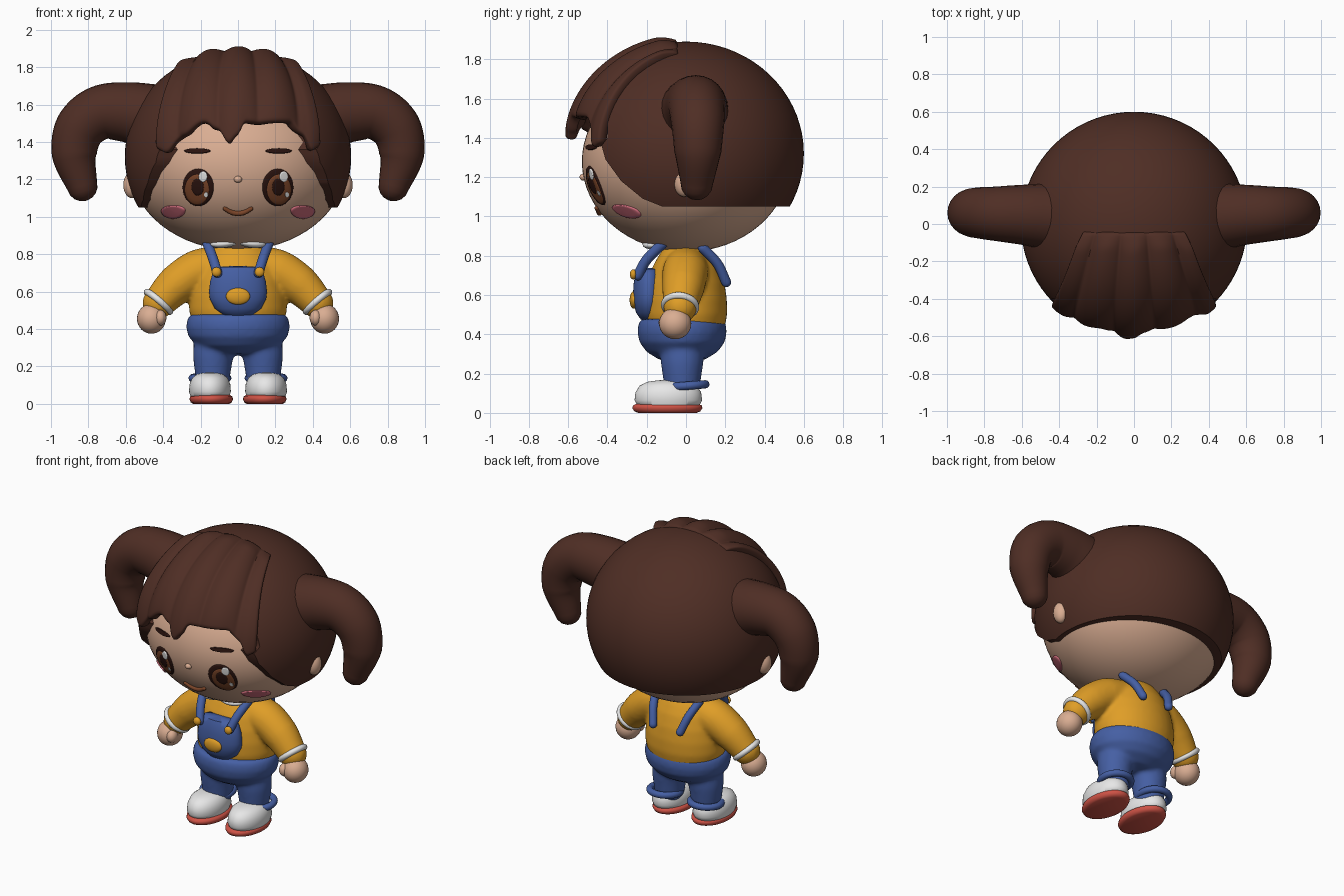
import bpy, bmesh, math
from mathutils import Vector

if "Cube" in bpy.data.objects:
    bpy.data.objects.remove(bpy.data.objects["Cube"], do_unlink=True)


def material(name, r, g, b):
    m = bpy.data.materials.new(name)
    m.use_nodes = True
    m.diffuse_color = (r, g, b, 1)
    m.node_tree.nodes["Principled BSDF"].inputs["Base Color"].default_value = (r, g, b, 1)
    return m


SKIN = material("skin", .70, .42, .29)
HAIR = material("dark brown hair", .078, .027, .018)
YELLOW = material("mustard yellow", .74, .34, .02)
BLUE = material("denim blue", .06, .115, .37)
WHITE = material("white", .80, .80, .80)
RED = material("sole red", .62, .085, .06)
PINK = material("cheek pink", .62, .15, .2)
DARK = material("eye dark brown", .025, .007, .005)
IRIS = material("iris brown", .20, .06, .022)

SIDES = (("left", 1), ("right", -1))


def select(objs):
    bpy.ops.object.select_all(action='DESELECT')
    for o in objs:
        o.select_set(True)
    bpy.context.view_layer.objects.active = objs[0]


def finish(ob, name, mat, angle=50):
    ob.name = name
    ob.data.name = name
    ob.data.materials.clear()
    ob.data.materials.append(mat)
    select([ob])
    bpy.ops.object.shade_smooth_by_angle(angle=math.radians(angle))
    return ob


def skin_rings(name, rings, mat, cap=True, closed=True, angle=50):
    """Bridge rows of points with quads, optionally capping both ends."""
    bm = bmesh.new()
    rows = [[bm.verts.new(p) for p in ring] for ring in rings]
    n = len(rows[0])
    for a, b in zip(rows, rows[1:]):
        for i in range(n if closed else n - 1):
            j = (i + 1) % n
            bm.faces.new((a[i], a[j], b[j], b[i]))
    if cap:
        bm.faces.new(rows[0][::-1])
        bm.faces.new(rows[-1])
    bmesh.ops.recalc_face_normals(bm, faces=bm.faces)
    me = bpy.data.meshes.new(name)
    bm.to_mesh(me)
    bm.free()
    ob = bpy.data.objects.new(name, me)
    bpy.context.collection.objects.link(ob)
    return finish(ob, name, mat, angle)


def circle(n=32):
    return [(math.cos(2 * math.pi * i / n), math.sin(2 * math.pi * i / n)) for i in range(n)]


def lathe(name, profile, centre, sx, sy, mat, angle=50):
    cx, cy = centre
    rings = [[(cx + max(r, .01) * sx * c, cy + max(r, .01) * sy * s, z) for c, s in circle(48)]
             for r, z in profile]
    return skin_rings(name, rings, mat, angle=angle)


def sweep(name, pts, radii, mat, steps=8):
    """Round-ended tube through the points with a radius at each point."""
    P = [Vector(p) for p in pts]
    P = [P[0] * 2 - P[1]] + P + [P[-1] * 2 - P[-2]]
    path = []
    for i in range(1, len(P) - 2):
        a, b, c, d = P[i - 1:i + 3]
        for k in range(steps + (i == len(P) - 3)):
            t = k / steps
            p = (2 * b + (c - a) * t + (2 * a - 5 * b + 4 * c - d) * t * t
                 + (3 * b - a - 3 * c + d) * t ** 3) / 2
            path.append((p, radii[i - 1] * (1 - t) + radii[i] * t))
    centres = [p for p, r in path]
    frames = []
    for i, (p, r) in enumerate(path):
        d = (centres[min(i + 1, len(path) - 1)] - centres[max(i - 1, 0)]).normalized()
        frames.append((p, d, r))
    bend = [math.radians(a) for a in (85, 65, 45, 22)]
    p, d, r = frames[0]
    head = [(p - d * r * math.sin(a), d, r * math.cos(a)) for a in bend]
    p, d, r = frames[-1]
    tail = [(p + d * r * math.sin(a), d, r * math.cos(a)) for a in reversed(bend)]
    rings = []
    for p, d, r in head + frames + tail:
        u = d.cross(Vector((0, 1, 0))).normalized()
        v = u.cross(d)
        rings.append([p + (u * c + v * s) * r for c, s in circle(24)])
    return skin_rings(name, rings, mat, angle=80)


def ball(name, loc, size, mat, seg=32):
    bpy.ops.mesh.primitive_uv_sphere_add(segments=seg, ring_count=seg // 2, location=loc)
    ob = bpy.context.object
    ob.scale = size
    return finish(ob, name, mat, 80)


def band(name, loc, axis, major, minor, mat):
    bpy.ops.mesh.primitive_torus_add(major_radius=major, minor_radius=minor, location=loc,
                                     major_segments=40, minor_segments=12)
    ob = bpy.context.object
    ob.rotation_euler = Vector(axis).to_track_quat('Z', 'Y').to_euler()
    return finish(ob, name, mat, 80)


def blend(objs, name):
    """Fuse overlapping parts into one soft form."""
    select(objs)
    bpy.ops.object.join()
    ob = objs[0]
    ob.name = name
    m = ob.modifiers.new("fuse", 'REMESH')
    m.mode, m.voxel_size, m.use_smooth_shade = 'VOXEL', .012, True
    m = ob.modifiers.new("soften", 'SMOOTH')
    m.factor, m.iterations = .5, 8


# Head, nose and ears
HC, HS = Vector((0, 0, 1.28)), Vector((.58, .53, .46))
ball("head", HC, HS, SKIN, 64)
ball("nose", (0, -.522, 1.2), (.022, .02, .018), SKIN, 16)
for side, s in SIDES:
    ball(side + "_ear", (s * .568, -.01, 1.17), (.045, .05, .07), SKIN)


def on_face(x, z, lift):
    q = 1 - (x / HS.x) ** 2 - ((z - HC.z) / HS.z) ** 2
    v = Vector((x, -HS.y * math.sqrt(max(q, .02)), z - HC.z))
    return HC + v * (1 + lift / .5)


def face_plate(name, x, z, rx, rz, lift, mat, flat_top=1):
    rings = []
    for r, h in ((1, 0), (.97, lift * .7), (.9, lift), (.7, lift), (.4, lift), (.02, lift)):
        rings.append([on_face(x + rx * r * c, z + rz * r * (s * flat_top if s > 0 else s), h)
                      for c, s in circle(32)])
    skin_rings(name, rings, mat, angle=80)


# Face details
for side, s in SIDES:
    x = s * .213
    face_plate(side + "_eye_rim", x, 1.157, .083, .1, .005, DARK)
    face_plate(side + "_iris", x + s * .004, 1.147, .066, .083, .007, IRIS)
    face_plate(side + "_pupil", x, 1.16, .034, .046, .009, DARK)
    face_plate(side + "_large_glint", x + .028, 1.215, .023, .029, .0099, WHITE)
    face_plate(side + "_small_glint", x + .045, 1.12, .011, .014, .0099, WHITE)
    face_plate(side + "_eyebrow", s * .217, 1.352, .07, .014, .008, DARK)
    face_plate(side + "_cheek", s * .345, 1.035, .064, .044, .008, PINK, .6)
sweep("mouth", [on_face(x, z, .004) for x, z in
                ((-.07, 1.045), (-.035, 1.026), (0, 1.02), (.035, 1.026), (.07, 1.045))],
      [.011, .013, .014, .013, .011], IRIS, 4)

# Hair cap, trimmed around the face and flat at the nape
hair = ball("hair_cap", (0, 0, 1.32), (.605, .6, .57), HAIR, 72)
trim = [(-.12, 1.05), (-.22, 1.09), (-.33, 1.18), (-.41, 1.29), (-.43, 1.36), (-.4, 1.4),
        (-.4, 1.54), (-1, 1.54), (-1, .5), (1, .5), (1, 1.05)]
cutter = skin_rings("hair_trim", [[(x, y, z) for y, z in trim] for x in (-1, 1)], HAIR)
cutter.hide_render = True
cut = hair.modifiers.new("trim", 'BOOLEAN')
cut.operation, cut.object, cut.solver = 'DIFFERENCE', cutter, 'EXACT'
select([hair])
bpy.ops.object.modifier_apply(modifier="trim")
bpy.data.objects.remove(cutter, do_unlink=True)
finish(hair, "hair_cap", HAIR, 40)

# Bangs: five ridged locks with a ragged hem
HEM = [(-1, 1.36), (-.88, 1.335), (-.7, 1.43), (-.4, 1.5), (-.27, 1.47), (-.12, 1.385),
       (0, 1.43), (.1, 1.5), (.65, 1.5), (.8, 1.44), (.9, 1.345), (1, 1.37)]


def hem_height(u):
    for (a, za), (b, zb) in zip(HEM, HEM[1:]):
        if u <= b:
            t = (u - a) / (b - a)
            return za + (zb - za) * t * t * (3 - 2 * t)
    return HEM[-1][1]


rows = []
for j in range(25):
    t, row = j / 24, []
    for i in range(57):
        u = i / 28 - 1
        x = u * (.27 + .155 * math.sin(t * math.pi / 2))
        s = math.sqrt(1 - (x / .6) ** 2)
        s_end = math.sqrt(1 - (u * .425 / .6) ** 2)
        end = math.acos((hem_height(u) - 1.32) / (.57 * s_end))
        q = .06 + (end - .06) * t
        ridge = abs(math.cos(2 * math.pi * u)) ** .8
        k = 1 + (.012 + .055 * ridge) * min(1, .2 + t * 7) * (1 - .35 * t ** 8)
        row.append((x * k, -.6 * s * math.sin(q) * k, 1.32 + .57 * s * math.cos(q) * k))
    rows.append(row)
bangs = skin_rings("bangs", rows, HAIR, cap=False, closed=False, angle=80)
front = bangs.data.polygons[len(bangs.data.polygons) // 2]
if front.normal.y > 0:
    bangs.data.flip_normals()
m = bangs.modifiers.new("thickness", 'SOLIDIFY')
m.thickness, m.offset = .06, -1
bangs.modifiers.new("round", 'SUBSURF').levels = 1

# Pigtails
for side, s in SIDES:
    sweep(side + "_pigtail",
          [(s * x, y, z) for x, y, z in ((.45, .04, 1.53), (.6, .05, 1.56), (.74, .055, 1.555),
                                         (.845, .06, 1.47), (.875, .06, 1.33), (.833, .055, 1.165))],
          [.18, .16, .145, .135, .12, .082], HAIR)

# Shirt with sleeves, cuffs and hands
shirt = [lathe("torso", [(0, .42), (.245, .43), (.262, .5), (.26, .58), (.245, .66), (.215, .74),
                         (.175, .8), (.13, .85), (0, .87)], (0, 0), 1, .8, YELLOW)]
for side, s in SIDES:
    shirt.append(sweep(side + "_sleeve", [(s * .1, 0, .735), (s * .22, -.005, .705),
                                         (s * .33, -.015, .635), (s * .425, -.03, .54)],
                       [.115, .117, .108, .087], YELLOW))
    band(side + "_cuff", (s * .425, -.03, .545), (s * .65, -.1, -.76), .08, .018, WHITE)
    ball(side + "_hand", (s * .463, -.055, .455), (.077, .082, .08), SKIN)
    ball(side + "_thumb", (s * .415, -.1, .46), (.033, .04, .042), SKIN, 16)
    # Collar
    collar = ball(side + "_collar", (s * .07, -.165, .863), (.08, .055, .027), WHITE)
    collar.rotation_euler = (.2, s * .1, s * .25)
blend(shirt, "shirt")

# Dungarees
hips = [lathe("hips", [(0, .26), (.14, .27), (.22, .31), (.265, .36), (.277, .41), (.272, .45),
                       (.255, .478), (0, .48)], (0, -.02), 1, .82, BLUE)]
for side, s in SIDES:
    hips.append(sweep(side + "_leg", [(s * .12, -.02, .34), (s * .133, -.02, .25),
                                     (s * .135, -.02, .14)], [.115, .108, .092], BLUE))
    band(side + "_trouser_cuff", (s * .15, .005, .138), (0, -.08, 1), .094, .021, BLUE)
    sweep(side + "_front_strap", [(s * .11, -.245, .70), (s * .135, -.2, .78), (s * .165, -.12, .86)],
          [.026] * 3, BLUE)
    sweep(side + "_back_strap", [(s * .16, .085, .84), (s * .13, .16, .76), (s * .1, .205, .665)],
          [.025] * 3, BLUE)
    ball(side + "_strap_button", (s * .115, -.268, .705), (.026, .018, .026), YELLOW, 16)
blend(hips, "trousers")
lathe("bib", [(0, .46), (.5, .475), (.8, .51), (.97, .56), (1, .6), (.96, .655), (.86, .705),
              (.72, .732), (0, .738)], (0, -.19), .155, .08, BLUE, 60)
ball("bib_pocket", (0, -.265, .575), (.064, .022, .045), YELLOW)

# Shoes
for side, s in SIDES:
    lathe(side + "_shoe", [(.9, .03), (1, .065), (.97, .105), (.85, .138), (.62, .158), (.3, .166),
                           (0, .167)], (s * .15, -.09), .112, .172, WHITE, 70)
    lathe(side + "_sole", [(.85, 0), (.96, .008), (1.02, .024), (1, .038), (.9, .046)],
          (s * .143, -.095), .114, .175, RED, 70)
